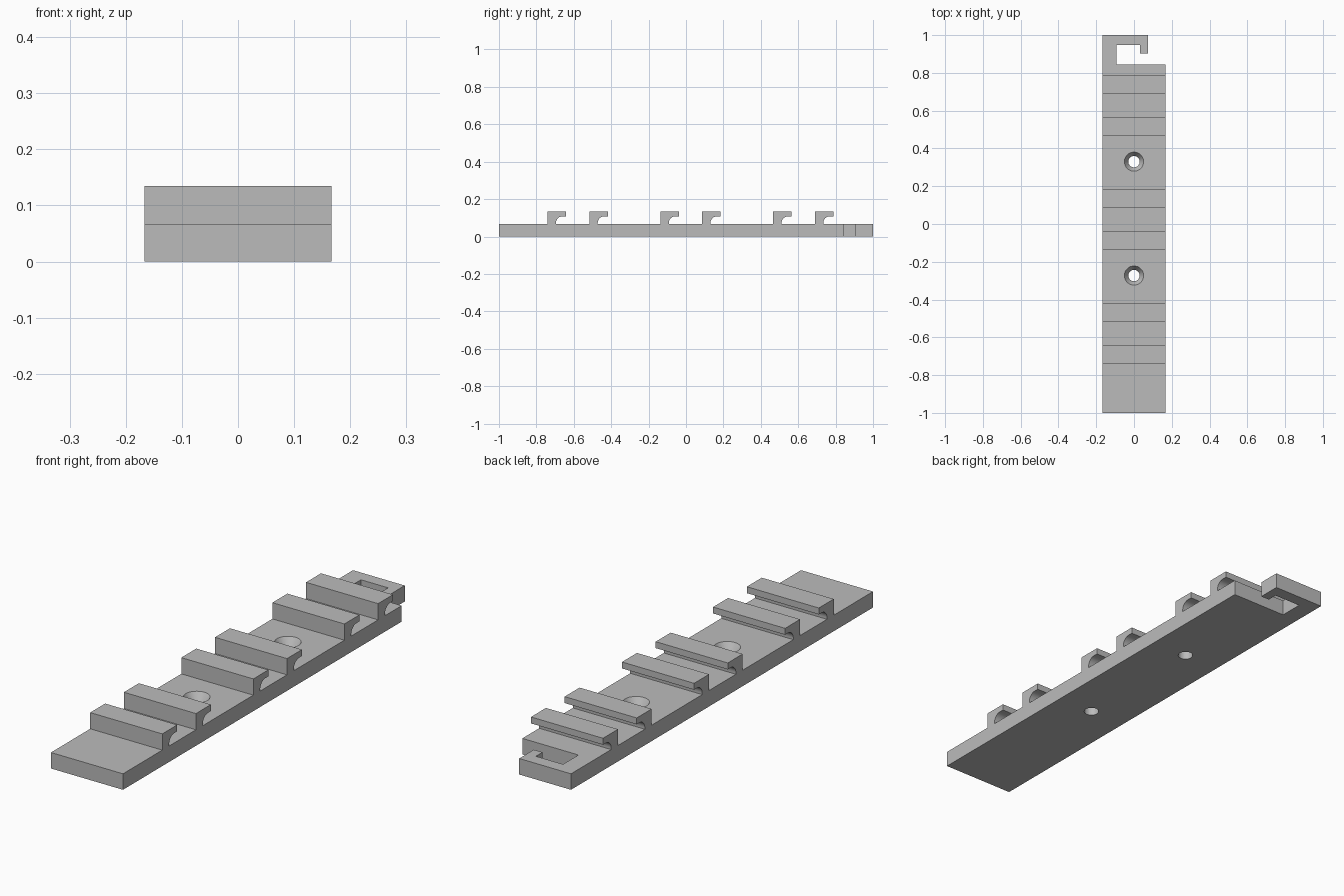
import bpy, bmesh, math
from mathutils import Vector

cube = bpy.data.objects.get("Cube")
if cube:
    bpy.data.objects.remove(cube, do_unlink=True)

HALF_W = 0.167
PLATE_H = 0.067
RAIL_H = 0.068

grey = bpy.data.materials.new("grey plastic")
grey.use_nodes = True
grey.diffuse_color = (0.5, 0.5, 0.5, 1)
grey.node_tree.nodes["Principled BSDF"].inputs["Base Color"].default_value = grey.diffuse_color


def extrude(name, outline, direction):
    """Solid made by sweeping a closed 3D outline along a direction."""
    bm = bmesh.new()
    face = bm.faces.new([bm.verts.new(p) for p in outline])
    swept = bmesh.ops.extrude_face_region(bm, geom=[face])
    verts = [v for v in swept["geom"] if isinstance(v, bmesh.types.BMVert)]
    bmesh.ops.translate(bm, verts=verts, vec=Vector(direction))
    bmesh.ops.recalc_face_normals(bm, faces=bm.faces)
    mesh = bpy.data.meshes.new(name)
    bm.to_mesh(mesh)
    bm.free()
    mesh.materials.append(grey)
    obj = bpy.data.objects.new(name, mesh)
    bpy.context.collection.objects.link(obj)
    return obj


def smooth(obj):
    bpy.ops.object.select_all(action="DESELECT")
    obj.select_set(True)
    bpy.context.view_layer.objects.active = obj
    bpy.ops.object.shade_smooth_by_angle(angle=math.radians(30))


# Base plate with the open end hook
plan = [(-HALF_W, -1), (HALF_W, -1), (HALF_W, 0.845), (-0.093, 0.845),
        (-0.093, 0.947), (0.033, 0.947), (0.033, 0.903), (0.073, 0.903),
        (0.073, 1), (-HALF_W, 1)]
plate = extrude("base_plate", [(x, y, 0) for x, y in plan], (0, 0, PLATE_H))

# Countersunk screw holes
for i, y in enumerate((-0.273, 0.33)):
    for part, r_low, r_top, z0, z1 in (("bore", 0.03, 0.03, -0.02, 0.09),
                                       ("countersink", 0.03, 0.056, 0.035, 0.075)):
        bpy.ops.mesh.primitive_cone_add(vertices=48, radius1=r_low, radius2=r_top,
                                        depth=z1 - z0, location=(0, y, (z0 + z1) / 2))
        cutter = bpy.context.object
        cutter.name = f"{part}_cutter_{i + 1}"
        cutter.data.materials.append(grey)
        cutter.hide_render = True
        cutter.display_type = "WIRE"
        cut = plate.modifiers.new(cutter.name, "BOOLEAN")
        cut.operation = "DIFFERENCE"
        cut.solver = "EXACT"
        cut.object = cutter

# Bake the holes and drop the cutters
smooth(plate)
for mod in list(plate.modifiers):
    cutter = getattr(mod, "object", None) if mod.type == "BOOLEAN" else None
    bpy.ops.object.modifier_apply(modifier=mod.name)
    if cutter:
        bpy.data.objects.remove(cutter, do_unlink=True)
smooth(plate)

# Hooked rails: straight back, overhanging lip, rounded undercut
radius = 0.035
centre = (0.08, 0.006)
undercut = [(centre[0] - radius * math.cos(a), centre[1] + radius * math.sin(a))
            for a in (math.pi / 2 * k / 10 for k in range(11))]
profile = [(0, 0), (centre[0] - radius, 0)] + undercut + [(0.099, 0.041), (0.099, RAIL_H), (0, RAIL_H)]

for pair in range(3):
    for side in range(2):
        y0 = -0.74 + 0.603 * pair + 0.223 * side
        rail = extrude(f"hook_rail_{2 * pair + side + 1}",
                       [(-HALF_W, y0 + y, PLATE_H + z) for y, z in profile],
                       (2 * HALF_W, 0, 0))
        smooth(rail)
